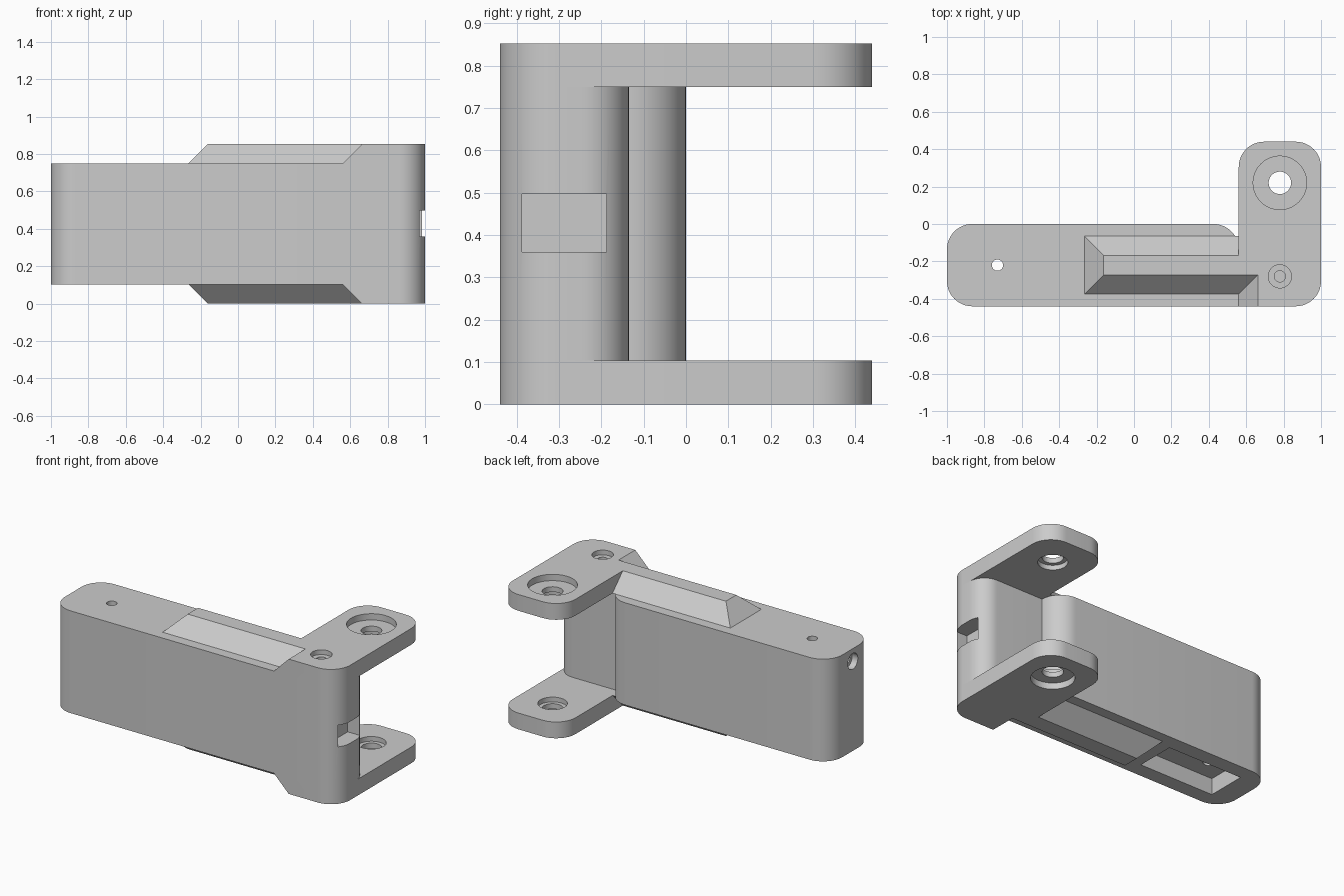
import bpy, bmesh, math
from mathutils import Vector, Matrix

cube = bpy.data.objects.get("Cube")
if cube:
    bpy.data.objects.remove(cube, do_unlink=True)

HEIGHT, STEP = 0.853, 0.103          # overall height, plate thickness
TOP = HEIGHT - STEP                  # upper face of the arm
FRONT, MID_Y, JOINT = -0.44, -0.22, 0.56
RADIUS = 0.135

grey = bpy.data.materials.new("plain_grey")
grey.use_nodes = True
grey.diffuse_color = (0.6, 0.6, 0.6, 1)
grey.node_tree.nodes["Principled BSDF"].inputs["Base Color"].default_value = (0.6, 0.6, 0.6, 1)


def finish(name, bm):
    bmesh.ops.recalc_face_normals(bm, faces=bm.faces)
    mesh = bpy.data.meshes.new(name)
    bm.to_mesh(mesh)
    bm.free()
    mesh.materials.append(grey)
    obj = bpy.data.objects.new(name, mesh)
    bpy.context.collection.objects.link(obj)
    return obj


def loft(name, lower, upper, z0, z1):
    """Solid between two outlines with the same number of points."""
    bm = bmesh.new()
    a = [bm.verts.new((x, y, z0)) for x, y in lower]
    b = [bm.verts.new((x, y, z1)) for x, y in upper]
    bm.faces.new(a)
    bm.faces.new(b)
    n = len(a)
    for i in range(n):
        j = (i + 1) % n
        bm.faces.new((a[i], a[j], b[j], b[i]))
    return finish(name, bm)


def rect(x0, x1, y0, y1):
    return [(x0, y0), (x1, y0), (x1, y1), (x0, y1)]


def rounded(corners, radii, steps=12):
    """Right-angled outline with a fillet at each corner that has a radius."""
    pts = []
    for i, r in enumerate(radii):
        p = Vector(corners[i])
        if not r:
            pts.append(p)
            continue
        u = (Vector(corners[i - 1]) - p).normalized()
        v = (Vector(corners[(i + 1) % len(corners)]) - p).normalized()
        c = p + r * (u + v)
        for k in range(steps + 1):
            t = math.pi / 2 * k / steps
            pts.append(c - r * (v * math.cos(t) + u * math.sin(t)))
    return pts


def drill(x, y, r, z0, z1):
    """Vertical round cutter."""
    bm = bmesh.new()
    bmesh.ops.create_cone(bm, cap_ends=True, segments=48, radius1=r, radius2=r,
                          depth=z1 - z0, matrix=Matrix.Translation((x, y, (z0 + z1) / 2)))
    return finish("cutter", bm)


def drill_end(y, z, r, x0, x1):
    """Round cutter along the length of the arm."""
    bm = bmesh.new()
    place = Matrix.Translation(((x0 + x1) / 2, y, z)) @ Matrix.Rotation(math.pi / 2, 4, "Y")
    bmesh.ops.create_cone(bm, cap_ends=True, segments=32, radius1=r, radius2=r,
                          depth=x1 - x0, matrix=place)
    return finish("cutter", bm)


def cut(obj, cutters):
    bpy.context.view_layer.objects.active = obj
    for c in cutters:
        mod = obj.modifiers.new("cut", "BOOLEAN")
        mod.operation, mod.solver, mod.object = "DIFFERENCE", "EXACT", c
        bpy.ops.object.modifier_apply(modifier=mod.name)
        bpy.data.objects.remove(c, do_unlink=True)


def flip(obj):
    """Turn an upper part into its lower twin."""
    for v in obj.data.vertices:
        v.co.z = HEIGHT - v.co.z
    obj.data.flip_normals()


parts = []

# Long arm with pocket underneath, pin hole and end screw hole
arm_outline = rounded(rect(-1, JOINT, FRONT, 0), [RADIUS, 0, RADIUS, RADIUS])
arm = loft("arm", arm_outline, arm_outline, STEP, TOP)
pocket = rect(-0.86, -0.34, -0.345, -0.095)
cut(arm, [loft("cutter", pocket, pocket, 0, 2 * STEP),
          drill(-0.73, MID_Y, 0.03, 0.15, 0.9),
          drill_end(MID_Y - 0.02, 0.67, 0.05, -1.1, -0.96),
          drill_end(MID_Y - 0.02, 0.67, 0.028, -1.05, -0.72)])
parts.append(arm)

# Hinge column with latch notch and blind screw hole
col_outline = rounded(rect(JOINT, 1, FRONT, -0.135), [0, RADIUS, 0.11, 0])
column = loft("hinge_column", col_outline, col_outline, STEP, TOP)
notch = rect(0.9, 1.1, -0.388, -0.188)
cut(column, [loft("cutter", notch, notch, 0.36, 0.497),
             drill(0.78, -0.28, 0.03, 0.6, 0.9)])
parts.append(column)

# Hinge plates and tapered ribs, upper and lower
plate_outline = rounded(rect(JOINT, 1, FRONT, 0.44), [0, RADIUS, RADIUS, RADIUS])
for side, bore in (("upper", 0.143), ("lower", 0.125)):
    plate = loft(side + "_hinge_plate", plate_outline, plate_outline, TOP, HEIGHT)
    cutters = [
        # sloped shoulder that mitres into the rib
        loft("cutter", rect(0.2, JOINT - STEP, -0.6, -0.375 - STEP),
             rect(0.2, JOINT + 2 * STEP, -0.6, -0.375 + 2 * STEP), TOP - STEP, HEIGHT + STEP),
        drill(0.78, 0.22, 0.06, 0.6, 1),
        drill(0.78, 0.22, bore, HEIGHT - 0.04, 1),
        drill(0.78, 0.22, 0.085, 0.6, TOP + 0.03)]
    if side == "upper":
        cutters += [drill(0.78, -0.28, 0.062, HEIGHT - 0.03, 1),
                    drill(0.78, -0.28, 0.03, 0.6, 1)]
    cut(plate, cutters)
    rib = loft(side + "_rib", rect(-0.265, JOINT, -0.375, -0.065),
               rect(-0.265 + STEP, JOINT, -0.375 + STEP, -0.065 - STEP), TOP, HEIGHT)
    if side == "lower":
        flip(plate)
        flip(rib)
    parts += [plate, rib]

# Smooth fillets and bores, keep edges sharp
bpy.ops.object.select_all(action="DESELECT")
for obj in parts:
    obj.select_set(True)
bpy.context.view_layer.objects.active = arm
bpy.ops.object.shade_smooth_by_angle(angle=math.radians(30))
